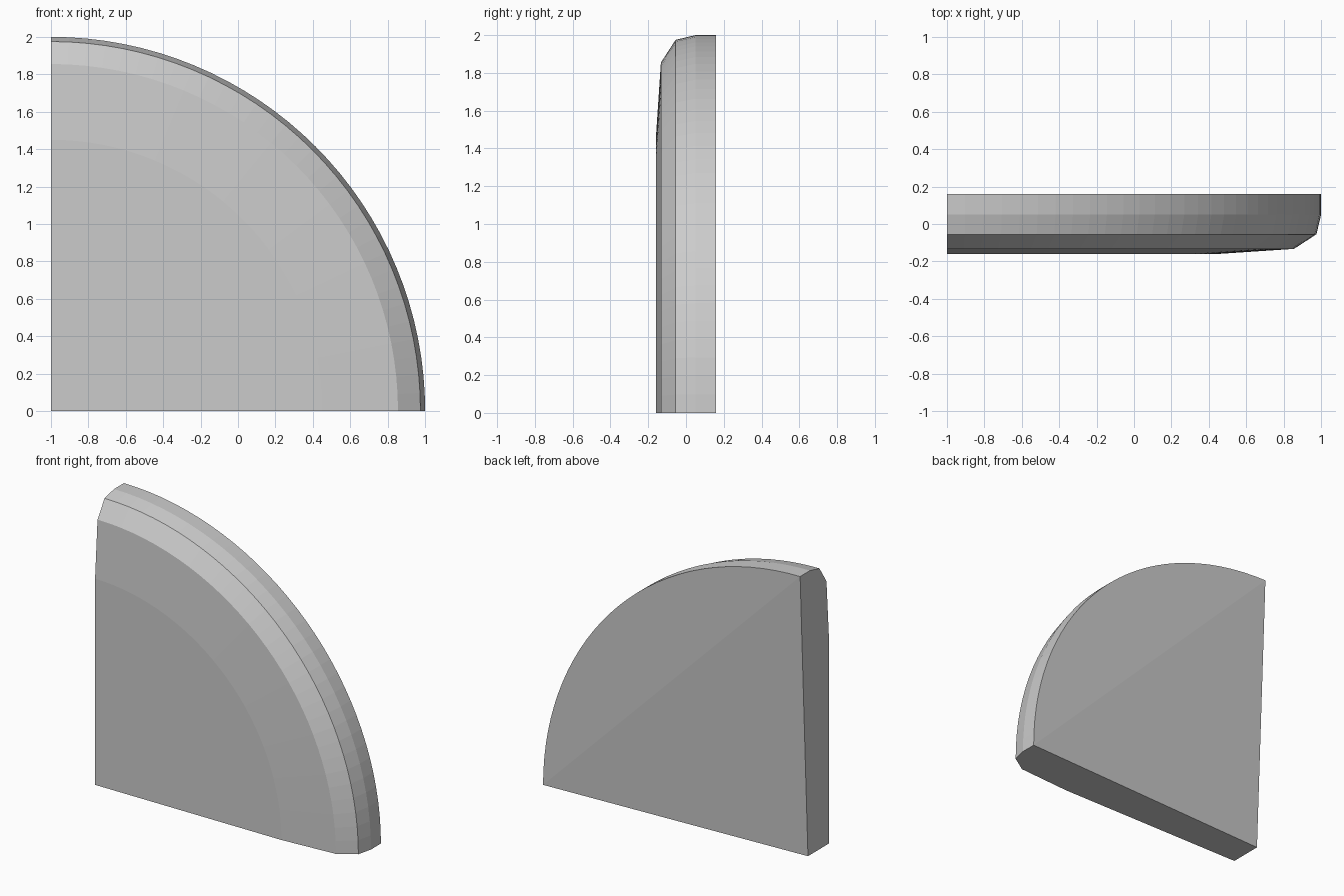
import bpy
import bmesh
from math import radians
from mathutils import Vector

cube = bpy.data.objects.get("Cube")
if cube:
    bpy.data.objects.remove(cube, do_unlink=True)

SEGMENTS = 32
RADIUS = 2
HALF_DEPTH = 0.16
CORNER_BACK = 0.073
CORNER = Vector((-1, 0, 0))

# Cross-section as (radius, depth), from the front centre to the back centre
PROFILE = [(0, -HALF_DEPTH), (1.45, -HALF_DEPTH), (1.855, -0.133), (1.975, -0.055),
           (RADIUS, 0.05), (RADIUS, HALF_DEPTH), (0, HALF_DEPTH)]

# Plain grey material
grey = bpy.data.materials.new("light_grey")
grey.use_nodes = True
colour = (0.6, 0.6, 0.6, 1)
grey.diffuse_color = colour
grey.node_tree.nodes["Principled BSDF"].inputs["Base Color"].default_value = colour

# Quarter disc: sweep the section a quarter turn around the square corner
bm = bmesh.new()
section = bm.faces.new([bm.verts.new(CORNER + Vector((0, y, r))) for r, y in PROFILE])
bmesh.ops.spin(bm, geom=[section, *section.edges, *section.verts],
               cent=CORNER, axis=(0, 1, 0), angle=radians(90), steps=SEGMENTS)
bmesh.ops.remove_doubles(bm, verts=bm.verts, dist=0.0001)

# Merge the flat front and the flat back into single faces
flat = [f for f in bm.faces if all(abs(abs(v.co.y) - HALF_DEPTH) < 0.001 for v in f.verts)]
bmesh.ops.dissolve_faces(bm, faces=flat)


def vert_near(point):
    return min(bm.verts, key=lambda v: (v.co - point).length)


# Back: fold along the chord between the arc ends, with the square corner sunk in
back = Vector((0, HALF_DEPTH, 0))
arc_ends = [vert_near(CORNER + back + Vector(end)) for end in ((RADIUS, 0, 0), (0, 0, RADIUS))]
bmesh.ops.connect_verts(bm, verts=arc_ends)
vert_near(CORNER + back).co.y = CORNER_BACK
bmesh.ops.recalc_face_normals(bm, faces=bm.faces)

mesh = bpy.data.meshes.new("quarter_disc")
bm.to_mesh(mesh)
bm.free()
mesh.materials.append(grey)
disc = bpy.data.objects.new("quarter_disc", mesh)
bpy.context.collection.objects.link(disc)
